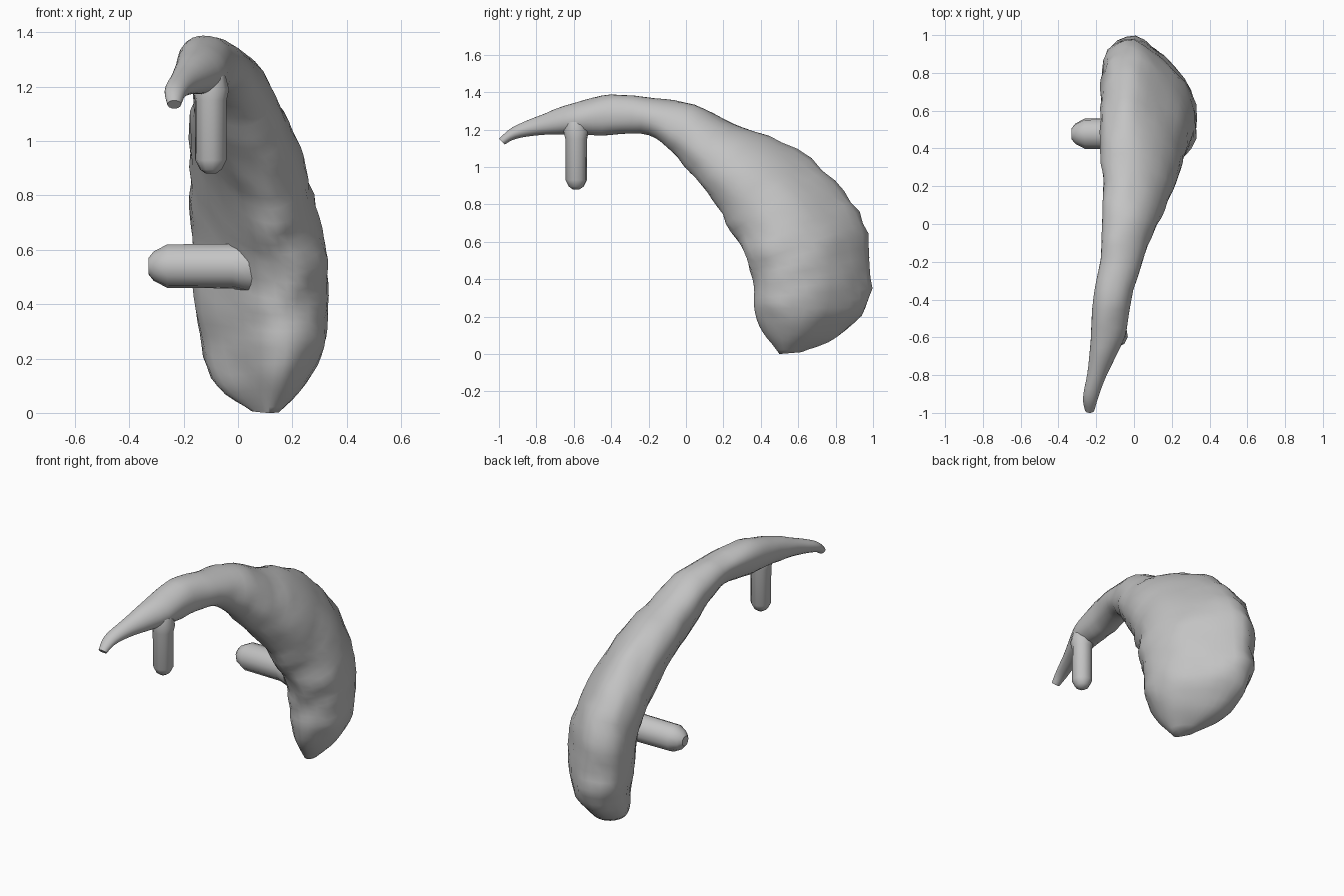
import bpy, bmesh, math
from mathutils import Vector, noise

cube = bpy.data.objects.get("Cube")
if cube:
    bpy.data.objects.remove(cube, do_unlink=True)

grey = bpy.data.materials.new("soft_grey")
grey.use_nodes = True
tone = (0.55, 0.55, 0.55, 1)
grey.diffuse_color = tone
grey.node_tree.nodes["Principled BSDF"].inputs["Base Color"].default_value = tone


def spline(points, steps, closed):
    """Smooth curve through tuples of any length."""
    n = len(points)
    pick = (lambda i: points[i % n]) if closed else (lambda i: points[max(0, min(n - 1, i))])
    out = []
    for i in range(n if closed else n - 1):
        p, q, r, s = (pick(i + k) for k in (-1, 0, 1, 2))
        for k in range(steps):
            t = k / steps
            out.append(tuple(
                b + t / 2 * (c - a + t * (2 * a - 5 * b + 4 * c - d + t * (3 * (b - c) + d - a)))
                for a, b, c, d in zip(p, q, r, s)))
    return out if closed else out + [points[-1]]


def loft(name, rings, angle):
    """Skin a list of equal-length rings and cap both ends."""
    bm = bmesh.new()
    loops = [[bm.verts.new(p) for p in ring] for ring in rings]
    for a, b in zip(loops, loops[1:]):
        for i in range(len(a)):
            j = (i + 1) % len(a)
            bm.faces.new((a[i], a[j], b[j], b[i]))
    bm.faces.new(loops[0])
    bm.faces.new(loops[-1])
    bmesh.ops.recalc_face_normals(bm, faces=bm.faces)
    mesh = bpy.data.meshes.new(name)
    bm.to_mesh(mesh)
    bm.free()
    mesh.materials.append(grey)
    obj = bpy.data.objects.new(name, mesh)
    bpy.context.collection.objects.link(obj)
    bpy.ops.object.select_all(action='DESELECT')
    obj.select_set(True)
    bpy.context.view_layer.objects.active = obj
    bpy.ops.object.shade_smooth_by_angle(angle=math.radians(angle))


# Body stations: inner y, inner z, outer y, outer z, lowest x, highest x, roundness
stations = [
    (-.97, 1.12, -1, 1.15, -.26, -.21, 1),
    (-.91, 1.15, -.93, 1.21, -.27, -.19, .9),
    (-.78, 1.17, -.8, 1.27, -.25, -.14, .8),
    (-.6, 1.17, -.6, 1.345, -.23, -.05, .8),
    (-.4, 1.17, -.4, 1.39, -.22, -.01, .8),
    (-.2, 1.17, -.17, 1.37, -.18, .05, .7),
    (-.08, 1.08, .05, 1.34, -.17, .11, .6),
    (.05, .93, .26, 1.24, -.17, .18, .4),
    (.17, .79, .52, 1.14, -.175, .24, .2),
    (.275, .62, .80, .93, -.175, .29, .05),
    (.34, .48, .95, .7, -.165, .325, 0),
    (.36, .36, .99, .46, -.16, .325, 0),
    (.37, .24, .97, .25, -.13, .31, 0),
    (.42, .12, .81, .09, -.07, .25, 0),
    (.50, 0, .62, .01, .05, .15, 0),
]
# Leaning leaf section: across x, then from inner to outer edge
section = spline([(.56, -.98), (1, -.55), (.9, .1), (.3, .66), (-.32, .98),
                  (-.88, .8), (-1, .3), (-.46, -.43), (.06, -.94)], 3, True)

rings = []
for iy, iz, oy, oz, lo, hi, roundness in spline(stations, 4, False):
    ring = []
    for a, b in section:
        # Pull the leaf towards an oval where the body narrows to a tail
        scale = 1 + roundness * (1 / math.hypot(a, b) - 1)
        s, t = (a * scale + 1) / 2, (b * scale + 1) / 2
        p = Vector((lo + (hi - lo) * s, iy + (oy - iy) * t, iz + (oz - iz) * t))
        # Gentle lumps over the surface
        centre = Vector(((lo + hi) / 2, (iy + oy) / 2, (iz + oz) / 2))
        p += (p - centre) * 0.07 * noise.noise(p * 10)
        p.z = max(p.z, 0)
        ring.append(p)
    rings.append(ring)
loft("curved_body", rings, 60)


def peg(name, origin, axis, profile, sides=10):
    """Round-ended peg turned about an axis, from (distance, radius) pairs."""
    axis = Vector(axis)
    u = axis.orthogonal().normalized()
    v = axis.cross(u)
    turn = [2 * math.pi * (i + .5) / sides for i in range(sides)]
    loft(name, [[Vector(origin) + axis * d + (u * math.cos(t) + v * math.sin(t)) * r
                 for t in turn] for d, r in profile], 40)


peg("front_peg", (-.1, -.587, 1.24), (0, 0, -1),
    [(0, .055), (.05, .068), (.09, .059), (.31, .058), (.345, .04), (.36, .018)])
peg("side_peg", (.09, .478, .54), (-1, 0, 0),
    [(0, .1), (.05, .1), (.11, .083), (.35, .081), (.4, .055), (.42, .03)])
